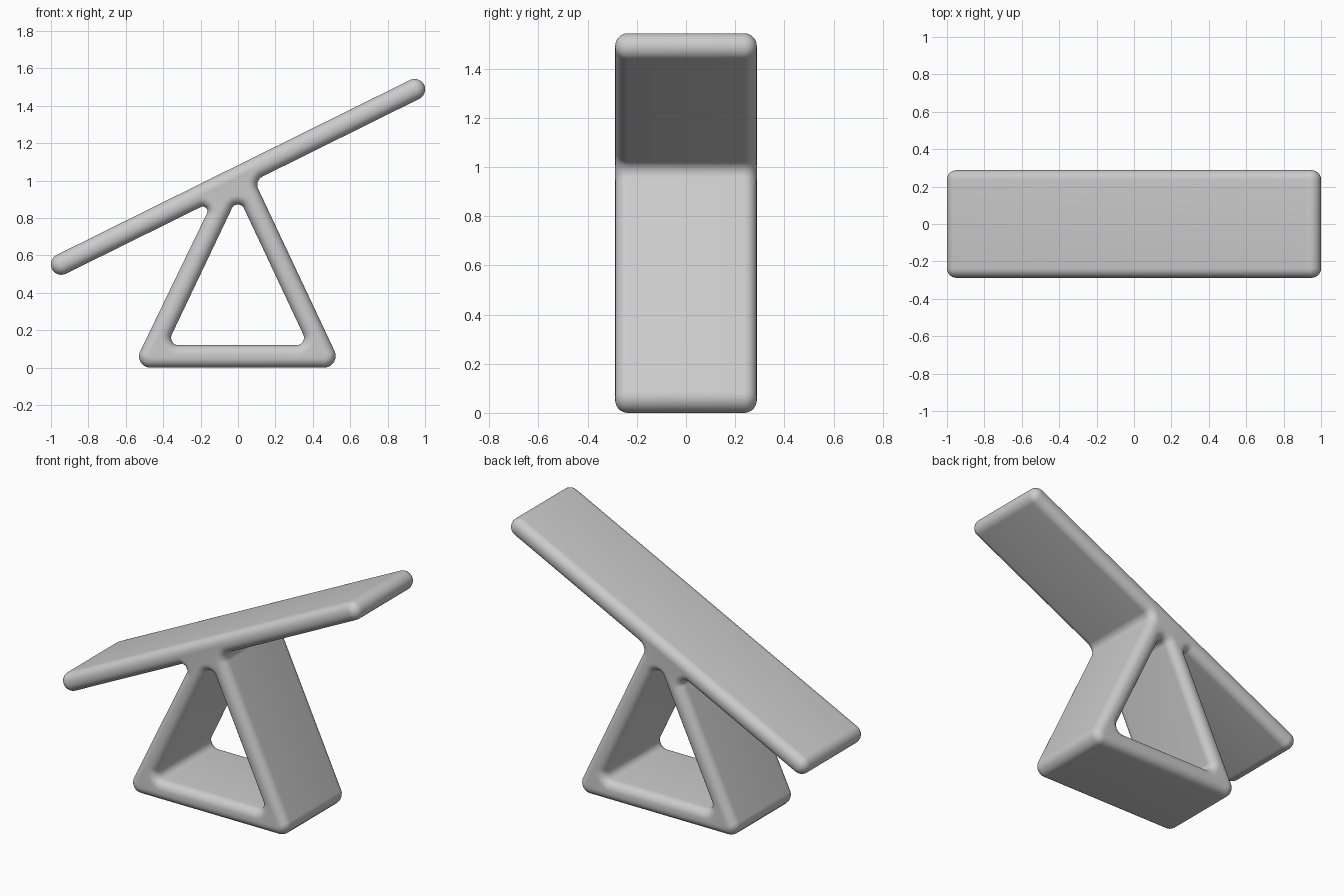
import bpy, bmesh, math
from mathutils import Vector

cube = bpy.data.objects.get("Cube")
if cube:
    bpy.data.objects.remove(cube, do_unlink=True)

grey = bpy.data.materials.new("plain_grey")
grey.use_nodes = True
grey.diffuse_color = (0.6, 0.6, 0.6, 1)
grey.node_tree.nodes["Principled BSDF"].inputs["Base Color"].default_value = (0.6, 0.6, 0.6, 1)

HALF_WIDTH = 0.288   # half of the depth along y
RIM = 0.052          # rounding of the front and back rims
ARC_STEPS = 8
RIM_STEPS = 7


def rounded(corners):
    """Round each (x, z, radius) corner; returns points with outward normals."""
    result = []
    count = len(corners)
    for i, (x, z, radius) in enumerate(corners):
        p = Vector((x, z))
        a = (Vector(corners[i - 1][:2]) - p).normalized()
        b = (Vector(corners[(i + 1) % count][:2]) - p).normalized()
        side = 1 if a.y * b.x - a.x * b.y > 0 else -1
        centre = p + (a + b).normalized() * radius / math.sin(a.angle(b) / 2)
        start, end = Vector((-a.y, a.x)), Vector((b.y, -b.x))
        for k in range(ARC_STEPS + 1):
            n = start.lerp(end, k / ARC_STEPS).normalized()
            result.append((centre + n * radius * side, n))
    return result


# Tilted plank: its corners from a centre line and a half thickness
along = Vector((0.8962, 0.4436))
across = Vector((-along.y, along.x))
middle, half_length, half_thick = Vector((0, 1.02)), 1.11, 0.056


def plank_corner(end, face):
    p = middle + along * half_length * end + across * half_thick * face
    return (p.x, p.y, 0.0555)


# Silhouette of plank and triangular stand, then the triangular opening
outline = [
    (-0.565, 0, 0.06), (0.558, 0, 0.062), (0.087, 1.0, 0.05),
    plank_corner(1, -1), plank_corner(1, 1),
    plank_corner(-1, 1), plank_corner(-1, -1),
    (-0.134, 0.891, 0.025),
]
opening = [(-0.381, 0.12, 0.04), (0, 0.92, 0.035), (0.376, 0.12, 0.04)]

# Rings from front to back as (y, inset), giving round rims
rim = []
for k in range(RIM_STEPS + 1):
    t = math.pi / 2 * k / RIM_STEPS
    rim.append((RIM - HALF_WIDTH - RIM * math.cos(t), RIM * (1 - math.sin(t))))
rings = rim + [(-y, inset) for y, inset in reversed(rim)]

bm = bmesh.new()
caps = [[], []]
for corners in (outline, opening):
    points = rounded(corners)
    count = len(points)
    loops = []
    for y, inset in rings:
        loop = []
        for p, n in points:
            q = p - n * inset
            loop.append(bm.verts.new((q.x, y, q.y)))
        loops.append(loop)
    for low, high in zip(loops, loops[1:]):
        for i in range(count):
            j = (i + 1) % count
            bm.faces.new((low[i], low[j], high[j], high[i]))
    for cap, loop in zip(caps, (loops[0], loops[-1])):
        cap += [bm.edges.get((loop[i - 1], loop[i])) for i in range(count)]

# Flat front and back faces, leaving the opening free
for cap, facing in zip(caps, (-1, 1)):
    bmesh.ops.triangle_fill(bm, use_beauty=True, edges=cap, normal=(0, facing, 0))
bmesh.ops.recalc_face_normals(bm, faces=bm.faces[:])

mesh = bpy.data.meshes.new("plank_on_stand")
bm.to_mesh(mesh)
bm.free()
mesh.materials.append(grey)
body = bpy.data.objects.new("plank_on_stand", mesh)
bpy.context.collection.objects.link(body)

bpy.ops.object.select_all(action="DESELECT")
body.select_set(True)
bpy.context.view_layer.objects.active = body
bpy.ops.object.shade_smooth_by_angle(angle=math.radians(40))
